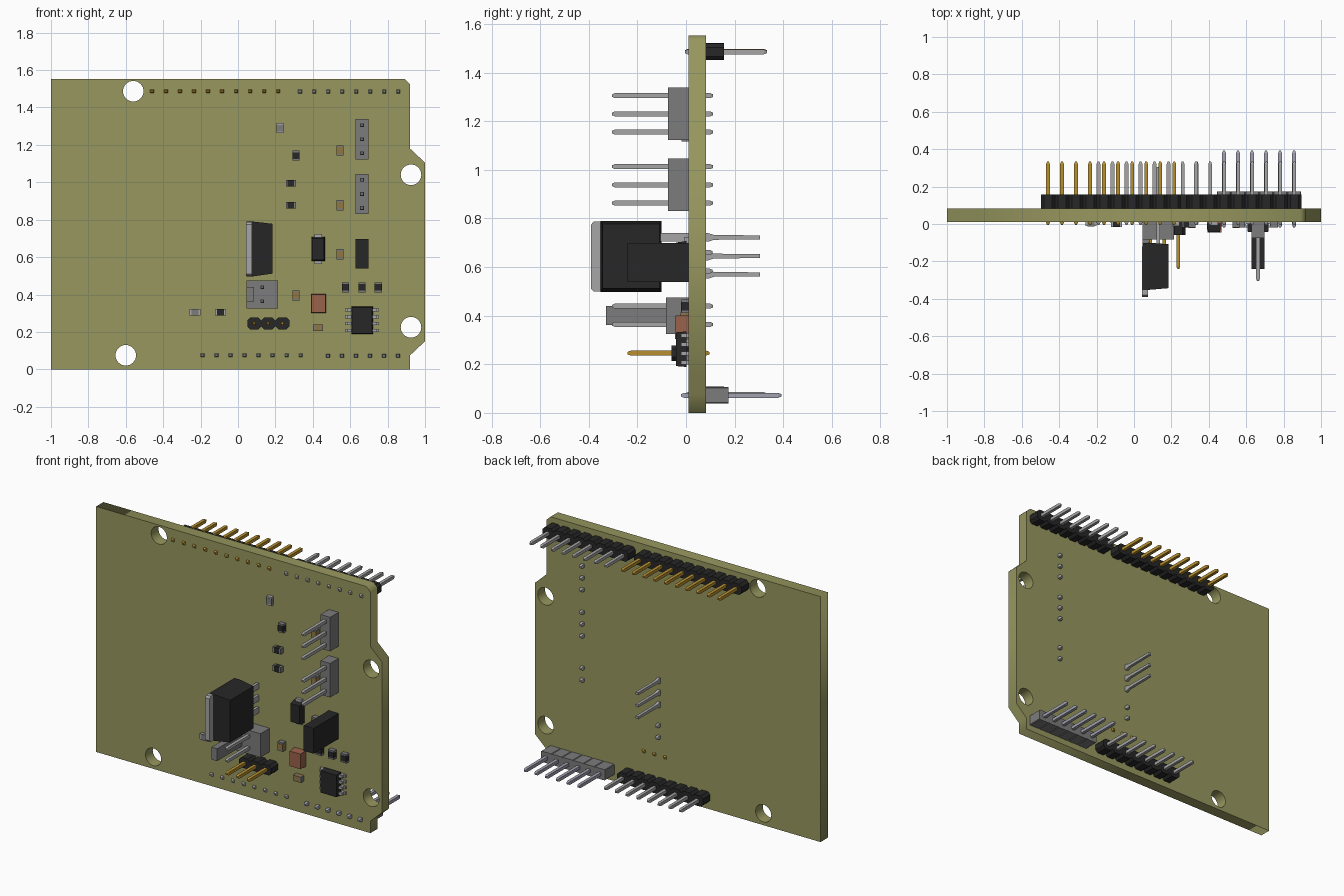
import bpy, bmesh, math

if "Cube" in bpy.data.objects:
    bpy.data.objects.remove(bpy.data.objects["Cube"])

FRONT, BACK = 0.01, 0.083      # board faces


def mat(name, r, g, b):
    m = bpy.data.materials.new(name)
    m.diffuse_color = (r, g, b, 1)
    m.use_nodes = True
    m.node_tree.nodes["Principled BSDF"].inputs["Base Color"].default_value = m.diffuse_color
    return m


OLIVE = mat("olive_board", 0.31, 0.31, 0.115)
BLACK = mat("black_plastic", 0.02, 0.02, 0.02)
GOLD = mat("gold", 0.48, 0.28, 0.03)
SILVER = mat("silver", 0.38, 0.38, 0.38)
GREY = mat("grey_plastic", 0.2, 0.2, 0.2)
PALE = mat("pale_steel", 0.36, 0.36, 0.44)
TAN = mat("tan_ceramic", 0.28, 0.18, 0.06)
RED = mat("red_ceramic", 0.32, 0.12, 0.07)


def loft(bm, rings):
    """Skin a list of equal-length rings and cap both ends."""
    loops = [[bm.verts.new(p) for p in r] for r in rings]
    for a, b in zip(loops, loops[1:]):
        for i in range(len(a)):
            j = (i + 1) % len(a)
            bm.faces.new((a[i], a[j], b[j], b[i]))
    bm.faces.new(loops[0][::-1])
    bm.faces.new(loops[-1])


def rect(x, z, w, h, y):
    return [(x + sx * w / 2, y, z + sz * h / 2)
            for sx, sz in ((-1, -1), (1, -1), (1, 1), (-1, 1))]


def box(bm, x, z, w, h, y0, y1, top=1.0):
    """Box along y; the y0 (front) end can be narrowed."""
    loft(bm, [rect(x, z, w * top, h * top, y0), rect(x, z, w, h, y1)])


def pin(bm, x, z, y0, y1, t=0.02):
    """Square pin with pointed ends."""
    loft(bm, [rect(x, z, s, s, y) for y, s in
              ((y0, t * .5), (y0 + .012, t), (y1 - .012, t), (y1, t * .5))])


def finish(name, bm, material):
    bmesh.ops.recalc_face_normals(bm, faces=bm.faces)
    me = bpy.data.meshes.new(name)
    bm.to_mesh(me)
    bm.free()
    me.materials.append(material)
    ob = bpy.data.objects.new(name, me)
    bpy.context.collection.objects.link(ob)
    return ob


def strip(name, xs, z, h, y0, y1, material, pitch=0.075, c=0.016):
    """Header housing: a row of chamfered segments along x."""
    top = []
    for x in xs:
        top += [(x - pitch / 2, h / 2 - c), (x - pitch / 2 + c, h / 2),
                (x + pitch / 2 - c, h / 2)]
    top.append((xs[-1] + pitch / 2, h / 2 - c))
    outline = [(x, z + d) for x, d in top] + [(x, z - d) for x, d in reversed(top)]
    bm = bmesh.new()
    loft(bm, [[(x, y, v) for x, v in outline] for y in (y0, y1)])
    finish(name, bm, material)


def pins(name, points, y0, y1, material):
    bm = bmesh.new()
    for x, z in points:
        pin(bm, x, z, y0, y1)
    finish(name, bm, material)


def block(name, material, *boxes):
    bm = bmesh.new()
    for b in boxes:
        box(bm, *b)
    finish(name, bm, material)


# Board with mounting holes
cu = bpy.data.curves.new("board", 'CURVE')
cu.dimensions, cu.fill_mode = '2D', 'BOTH'
cu.extrude = (BACK - FRONT) / 2


def spline(pts):
    s = cu.splines.new('POLY')
    s.points.add(len(pts) - 1)
    for p, (x, z) in zip(s.points, pts):
        p.co = (x, z, 0, 1)
    s.use_cyclic_u = True


spline([(-1, 0), (.92, 0), (.92, .075), (1, .15), (1, 1.105), (.92, 1.18),
        (.92, 1.525), (.89, 1.553), (-1, 1.553)])
for hx, hz in ((-.56, 1.487), (-.6, .075), (.925, 1.04), (.925, .225)):
    spline([(hx + .055 * math.cos(a * math.pi / 16),
             hz + .055 * math.sin(a * math.pi / 16)) for a in range(32)])
board = bpy.data.objects.new("board", cu)
bpy.context.collection.objects.link(board)
board.location.y = (FRONT + BACK) / 2
board.rotation_euler.x = math.pi / 2
cu.materials.append(OLIVE)
bpy.context.view_layer.objects.active = board
board.select_set(True)
bpy.ops.object.convert(target='MESH')

# Edge headers on the back
for name, x0, n, z, body, metal, depth, y0, y1 in (
        ("top_long_header", -.46, 10, 1.487, BLACK, GOLD, .157, -.005, .333),
        ("top_short_header", .332, 8, 1.485, BLACK, SILVER, .157, -.005, .333),
        ("bottom_header", -.19, 8, .075, BLACK, SILVER, .157, -.005, .333),
        ("bottom_tall_header", .481, 6, .072, GREY, PALE, .175, -.02, .392)):
    xs = [x0 + .075 * i for i in range(n)]
    strip(name + "_housing", xs, z, .068, BACK, depth, body,
          c=.016 if body is BLACK else .004)
    pins(name + "_pins", [(x, z) for x in xs], y0, y1, metal)

# Two vertical three-pin headers on the front
for i, z in enumerate((1.23, .938)):
    block(f"side_header_{i}_housing", GREY, (.663, z, .068, .215, -.074, FRONT))
    pins(f"side_header_{i}_pins", [(.663, z + d) for d in (-.075, 0, .075)],
         -.305, .112, SILVER)

# Horizontal three-pin jumper
jx = [.087, .162, .237]
strip("jumper_housing", jx, .246, .064, -.06, FRONT, BLACK)
pins("jumper_pins", [(x, .246) for x in jx], -.24, .096, GOLD)

# Two-pin locking connector
block("connector_housing", GREY, (.13, .4, .17, .15, -.082, FRONT),
      (.065, .401, .04, .078, -.33, -.08))
pins("connector_pins", [(.13, .364), (.13, .439)], -.305, .112, SILVER)

# Upright power transistor: tapered body, metal tab, three stepped leads
bm = bmesh.new()
loft(bm, [[(x, y, z) for y, z in ((a, c), (b, c), (b, d), (a, d))]
          for x, a, b, c, d in ((.046, -.352, -.102, .497, .79),
                                (.08, -.352, -.1, .497, .79),
                                (.185, -.343, -.108, .512, .778))])
finish("transistor_body", bm, BLACK)
bm = bmesh.new()
tab = [(-.12, .5), (-.38, .5), (-.39, .51), (-.39, .775), (-.38, .788), (-.12, .788)]
loft(bm, [[(x, y, z) for y, z in tab] for x in (.043, .075)])
finish("transistor_tab", bm, SILVER)
bm = bmesh.new()
for z in (.57, .645, .722):
    loft(bm, [rect(.13, z, .018, h, y) for y, h in
              ((-.11, .036), (.09, .036), (.115, .02), (.305, .016))])
finish("transistor_leads", bm, SILVER)

# Tall black block with two through leads
block("tall_block", BLACK, (.663, .618, .07, .16, -.24, FRONT))
pins("tall_block_leads", [(.663, .66), (.663, .583)], 0, .11, SILVER)

# Diode
block("diode_body", BLACK, (.428, .643, .072, .128, -.042, .002, .9))
block("diode_tabs", SILVER, (.428, .643, .04, .16, -.008, FRONT))

# Eight-lead chip
block("chip_body", BLACK, (.663, .262, .115, .146, -.042, .002, .95))
block("chip_leads", SILVER, *[b for z in (.208, .245, .281, .318) for b in
      ((.663, z, .13, .017, -.02, -.008), (.591, z, .014, .017, -.02, FRONT),
       (.735, z, .014, .017, -.02, FRONT), (.663, z, .18, .017, 0, FRONT))])

# Square red capacitor
block("red_capacitor", RED, (.43, .352, .08, .1, -.045, FRONT, .95))

# Small surface parts: end caps plus a slightly raised centre
W, H = .055, .036
for i, (x, z, w, h, y, body, cap) in enumerate((
        (.225, 1.29, H, W, -.012, GREY, SILVER),
        (-.23, .305, W + .005, H, -.012, GREY, SILVER),
        (-.093, .305, W + .005, H, -.015, BLACK, SILVER),
        (.31, 1.143, H, W, -.018, BLACK, GREY),
        (.283, .995, W, H, -.018, BLACK, GREY),
        (.283, .877, W, H, -.018, BLACK, GREY),
        (.575, .438, H + .003, W, -.018, BLACK, GREY),
        (.663, .438, H + .003, W, -.018, BLACK, GREY),
        (.75, .438, H + .003, W, -.018, BLACK, GREY),
        (.545, 1.17, H, W, -.02, TAN, GREY),
        (.545, .877, H, W, -.02, TAN, GREY),
        (.545, .615, H, W, -.02, TAN, GREY),
        (.31, .395, H, W, -.02, TAN, GREY),
        (.428, .223, W, H, -.02, TAN, GREY))):
    dx, dz = (.3 * w, 0) if w > h else (0, .3 * h)
    block(f"chip_part_{i}_body", body,
          (x, z, w - 2 * dx * .6, h - 2 * dz * .6, y - .002, FRONT))
    cw, ch = (w * .22, h) if w > h else (w, h * .22)
    k = 1.3
    block(f"chip_part_{i}_caps", cap,
          (x + dx * k, z + dz * k, cw, ch, y, FRONT),
          (x - dx * k, z - dz * k, cw, ch, y, FRONT))
